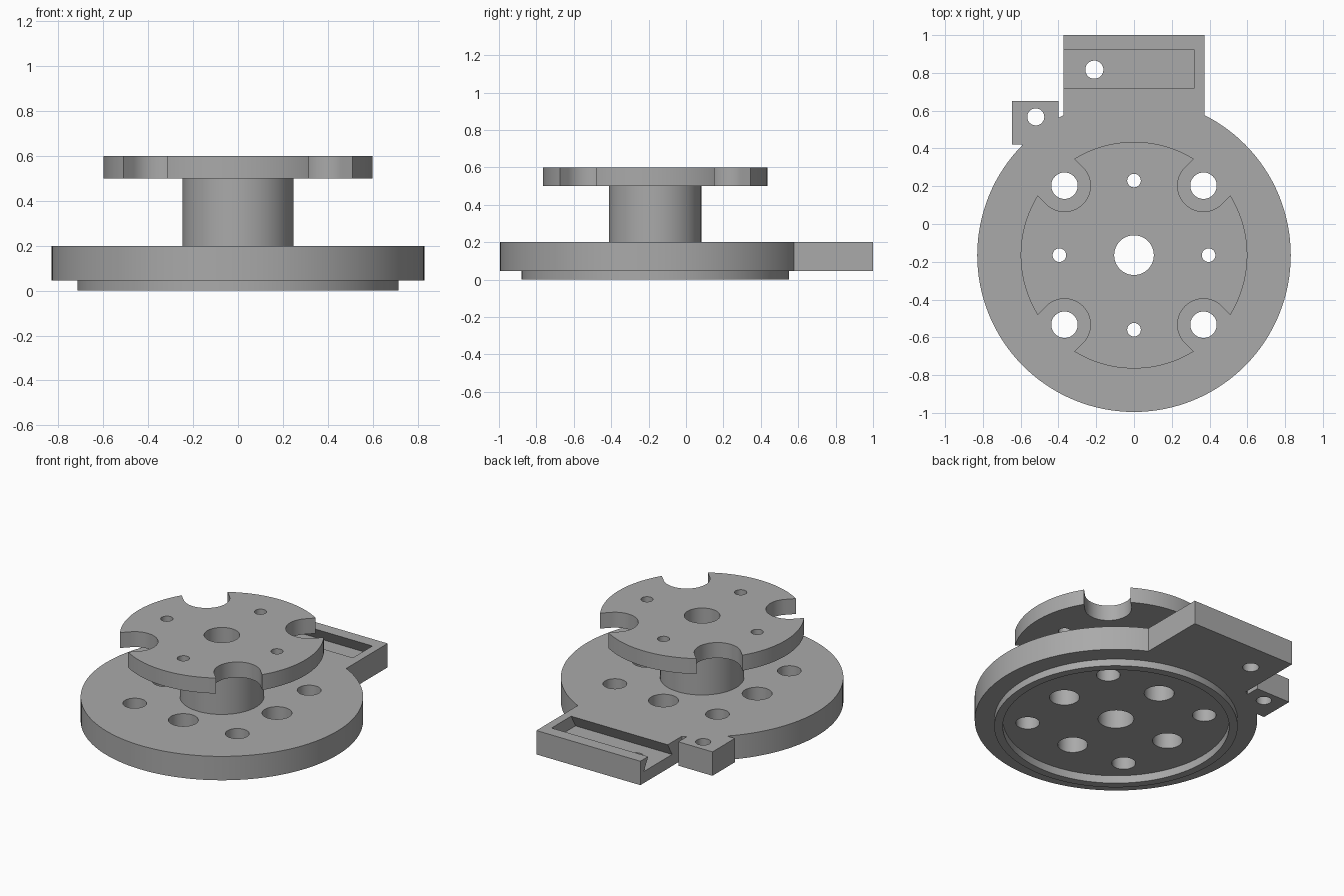
import bpy
import math

CY = -0.165            # y of the main axis
SEG = 96

cube = bpy.data.objects.get("Cube")
if cube:
    bpy.data.objects.remove(cube, do_unlink=True)

grey = bpy.data.materials.new("plain grey")
grey.use_nodes = True
COLOR = (0.4, 0.4, 0.4, 1)
grey.diffuse_color = COLOR
grey.node_tree.nodes["Principled BSDF"].inputs["Base Color"].default_value = COLOR


def cylinder(name, r, z0, z1, x=0, y=CY, seg=SEG):
    bpy.ops.mesh.primitive_cylinder_add(vertices=seg, radius=r, depth=z1 - z0,
                                        location=(x, y, (z0 + z1) / 2))
    ob = bpy.context.object
    ob.name = name
    return ob


def prism(name, outline, place):
    """Extrude a closed outline between two levels; place(point, end) gives 3D."""
    n = len(outline)
    verts = [place(p, end) for end in (0, 1) for p in outline]
    faces = [tuple(range(n))[::-1], tuple(range(n, 2 * n))]
    faces += [(i, (i + 1) % n, n + (i + 1) % n, n + i) for i in range(n)]
    me = bpy.data.meshes.new(name)
    me.from_pydata(verts, [], faces)
    ob = bpy.data.objects.new(name, me)
    bpy.context.collection.objects.link(ob)
    # consistent outward normals
    bpy.context.view_layer.objects.active = ob
    bpy.ops.object.mode_set(mode='EDIT')
    bpy.ops.mesh.select_all(action='SELECT')
    bpy.ops.mesh.normals_make_consistent(inside=False)
    bpy.ops.object.mode_set(mode='OBJECT')
    return ob


def box(name, x0, x1, y0, y1, z0, z1):
    outline = [(x0, y0), (x1, y0), (x1, y1), (x0, y1)]
    return prism(name, outline, lambda p, e: (*p, (z0, z1)[e]))


def combine(target, tool, operation='DIFFERENCE'):
    mod = target.modifiers.new("cut", 'BOOLEAN')
    mod.operation, mod.object, mod.solver = operation, tool, 'EXACT'
    bpy.context.view_layer.objects.active = target
    bpy.ops.object.modifier_apply(modifier=mod.name)
    bpy.data.objects.remove(tool, do_unlink=True)


def drill(target, r, x, y):
    combine(target, cylinder("drill", r, -0.3, 0.9, x, y, 48))


def finish(ob):
    ob.data.materials.clear()
    ob.data.materials.append(grey)
    bpy.ops.object.select_all(action='DESELECT')
    ob.select_set(True)
    bpy.context.view_layer.objects.active = ob
    bpy.ops.object.shade_smooth_by_angle(angle=math.radians(30))


AXIAL = [(0.395, 0), (0, 0.395), (-0.395, 0), (0, -0.395)]
DIAGONAL = [(sx * 0.368, sy * 0.368) for sx in (1, -1) for sy in (1, -1)]
Z0, Z1 = 0.045, 0.2

# Base disc with rear tab, side lug and stepped rim underneath
base = cylinder("base", 0.83, Z0, Z1, seg=128)
combine(base, box("tab", -0.373, 0.373, 0.3, 1.0, Z0, Z1), 'UNION')
combine(base, box("lug", -0.645, -0.4, 0.42, 0.65, Z0, Z1), 'UNION')
combine(base, cylinder("rim", 0.715, 0, 0.1, seg=128), 'UNION')
combine(base, cylinder("recess", 0.665, -0.1, 0.05, seg=128))

# Dovetail channel, open at one end of the tab
dovetail = [(0.765, 0.12), (0.72, 0.2), (0.72, 0.3), (0.92, 0.3), (0.92, 0.2), (0.965, 0.12)]
dovetail[0] = (0.675, 0.12)
combine(base, prism("channel", dovetail, lambda p, e: ((-0.5, 0.32)[e], *p)))

# Holes through the base
drill(base, 0.105, 0, CY)
for x, y in AXIAL:
    drill(base, 0.088, x, CY + y)
for x, y in DIAGONAL:
    drill(base, 0.07, x, CY + y)
drill(base, 0.048, -0.21, 0.817)
drill(base, 0.045, -0.52, 0.567)
finish(base)

# Hollow shaft
shaft = cylinder("shaft", 0.247, Z1, 0.5)
drill(shaft, 0.105, 0, CY)
finish(shaft)

# Top plate with four round-bottomed slots on the diagonals
plate = cylinder("top_plate", 0.6, 0.5, 0.6, seg=128)
R = 0.137
arc = [math.pi / 2 + math.pi * i / 32 for i in range(33)]
slot = [(0.52 + R * math.cos(a), R * math.sin(a)) for a in arc] + [(0.9, -R), (0.9, R)]
for k in range(4):
    t = math.pi / 4 + k * math.pi / 2
    c, s = math.cos(t), math.sin(t)
    combine(plate, prism("slot", slot, lambda p, e: (
        p[0] * c - p[1] * s, CY + p[0] * s + p[1] * c, (0.4, 0.7)[e])))
drill(plate, 0.105, 0, CY)
for x, y in AXIAL:
    drill(plate, 0.036, x, CY + y)
finish(plate)
